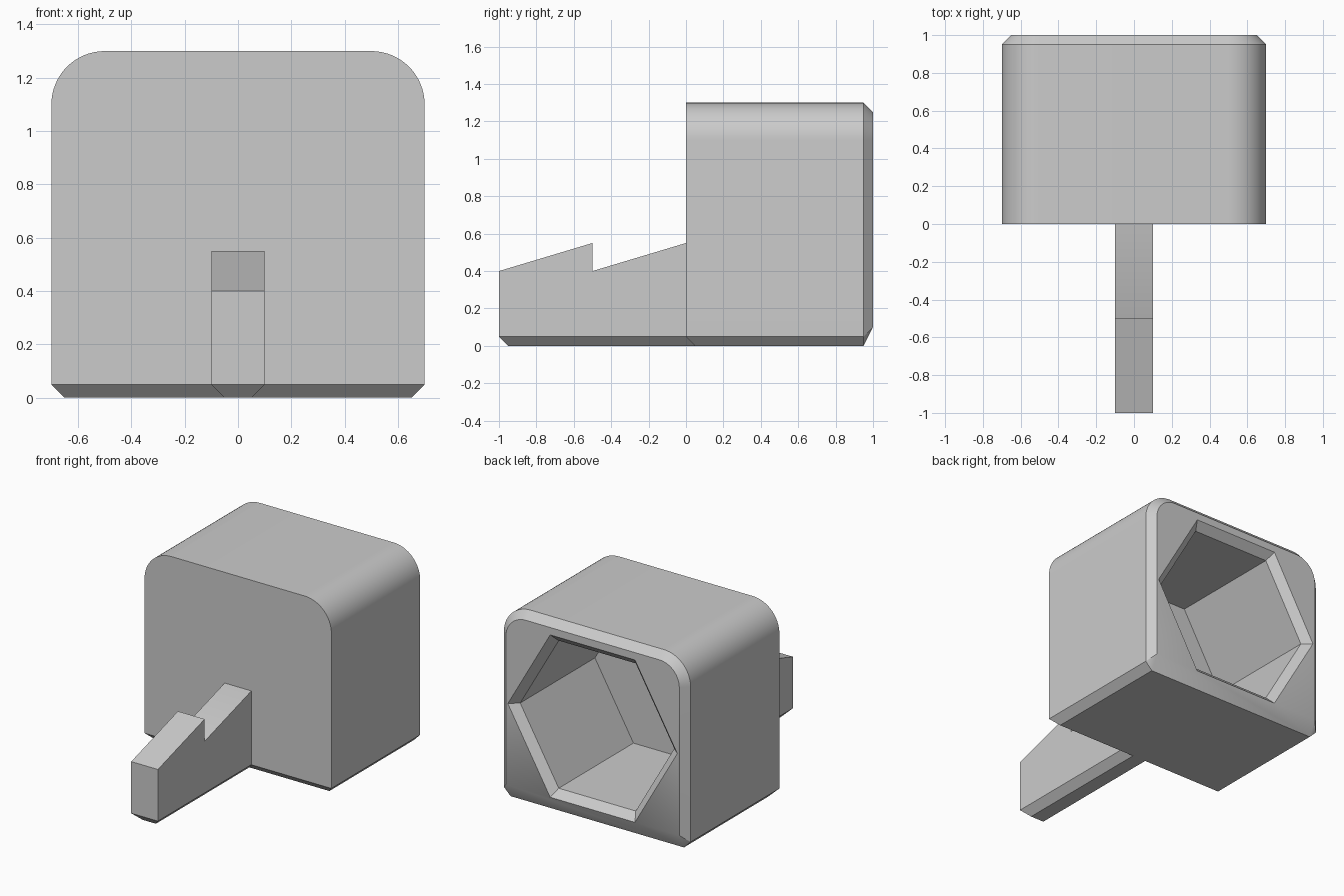
import bpy, bmesh
from math import cos, sin, pi, radians

if "Cube" in bpy.data.objects:
    bpy.data.objects.remove(bpy.data.objects["Cube"])

CHAMFER = 0.05
grey = bpy.data.materials.new("plain_grey")
grey.use_nodes = True
grey.diffuse_color = (0.6, 0.6, 0.6, 1)
grey.node_tree.nodes["Principled BSDF"].inputs["Base Color"].default_value = (0.6, 0.6, 0.6, 1)


def finish(bm, name):
    bmesh.ops.recalc_face_normals(bm, faces=bm.faces)
    mesh = bpy.data.meshes.new(name)
    bm.to_mesh(mesh)
    bm.free()
    mesh.materials.append(grey)
    obj = bpy.data.objects.new(name, mesh)
    bpy.context.collection.objects.link(obj)
    bpy.ops.object.select_all(action='DESELECT')
    obj.select_set(True)
    bpy.context.view_layer.objects.active = obj
    bpy.ops.object.shade_smooth_by_angle(angle=radians(30))


def bridge(bm, a, b, closed=False):
    n = len(a)
    for i in range(n if closed else n - 1):
        j = (i + 1) % n
        bm.faces.new((a[i], a[j], b[j], b[i]))


# Housing: round-topped arch sections, from the right foot over to the left foot
def arch(bm, y, inset, foot, steps=16):
    r = 0.2 - inset
    half = [(0.7 - inset, foot)]
    half += [(0.5 + r * cos(pi / 2 * i / steps), 1.1 + r * sin(pi / 2 * i / steps))
             for i in range(steps + 1)]
    pts = half + [(-x, z) for x, z in reversed(half)]
    return [bm.verts.new((x, y, z)) for x, z in pts]


def hexagon(bm, y, apothem):
    r = apothem / cos(pi / 6)
    return [bm.verts.new((r * cos(pi / 3 * i), y, 0.65 + r * sin(pi / 3 * i)))
            for i in range(6)]


bm = bmesh.new()
front = arch(bm, 0, 0, CHAMFER)
rim = arch(bm, 1 - CHAMFER, 0, CHAMFER)
back = arch(bm, 1, CHAMFER, 0.1)
bridge(bm, front, rim)
bridge(bm, rim, back)
bm.faces.new(front)

# Underside with chamfered front and side edges
fr, br, bl, fl = [bm.verts.new((x, y, 0)) for x, y in
                  ((0.65, 0.05), (0.65, 0.95), (-0.65, 0.95), (-0.65, 0.05))]
bm.faces.new((fr, br, bl, fl))
bm.faces.new((front[0], front[-1], fl, fr))
bm.faces.new((front[0], fr, br, rim[0]))
bm.faces.new((front[-1], rim[-1], bl, fl))
bm.faces.new((rim[0], br, back[0]))
bm.faces.new((rim[-1], back[-1], bl))

# Hexagonal socket with a chamfered mouth that meets the foot of the back face
mouth = hexagon(bm, 1, 0.55)
throat = hexagon(bm, 1 - CHAMFER, 0.5)
floor = hexagon(bm, 0.15, 0.5)
bridge(bm, mouth, throat, True)
bridge(bm, throat, floor, True)
bm.faces.new(floor)
right, top_r, top_l, left, low_l, low_r = mouth
bm.faces.new(back + [low_l, left, top_l, top_r, right, low_r])
bm.faces.new((br, back[0], low_r, low_l, back[-1], bl))
finish(bm, "housing")

# Toothed arm: side profile between two flanks, with a chamfered underside
bm = bmesh.new()
profile = ((-1, 0.05), (-1, 0.4), (-0.5, 0.55), (-0.5, 0.4), (0, 0.55), (0.05, 0.55), (0.05, 0.05))
flanks = [[bm.verts.new((x, y, z)) for y, z in profile] for x in (-0.1, 0.1)]
soles = [[bm.verts.new((x, y, 0)) for y in (0.05, -0.95)] for x in (-0.05, 0.05)]
loops = [flank + sole for flank, sole in zip(flanks, soles)]
bridge(bm, loops[0], loops[1], True)
for flank, sole in zip(flanks, soles):
    bm.faces.new(flank)
    bm.faces.new((flank[0], flank[-1], sole[0], sole[1]))
finish(bm, "toothed_arm")
